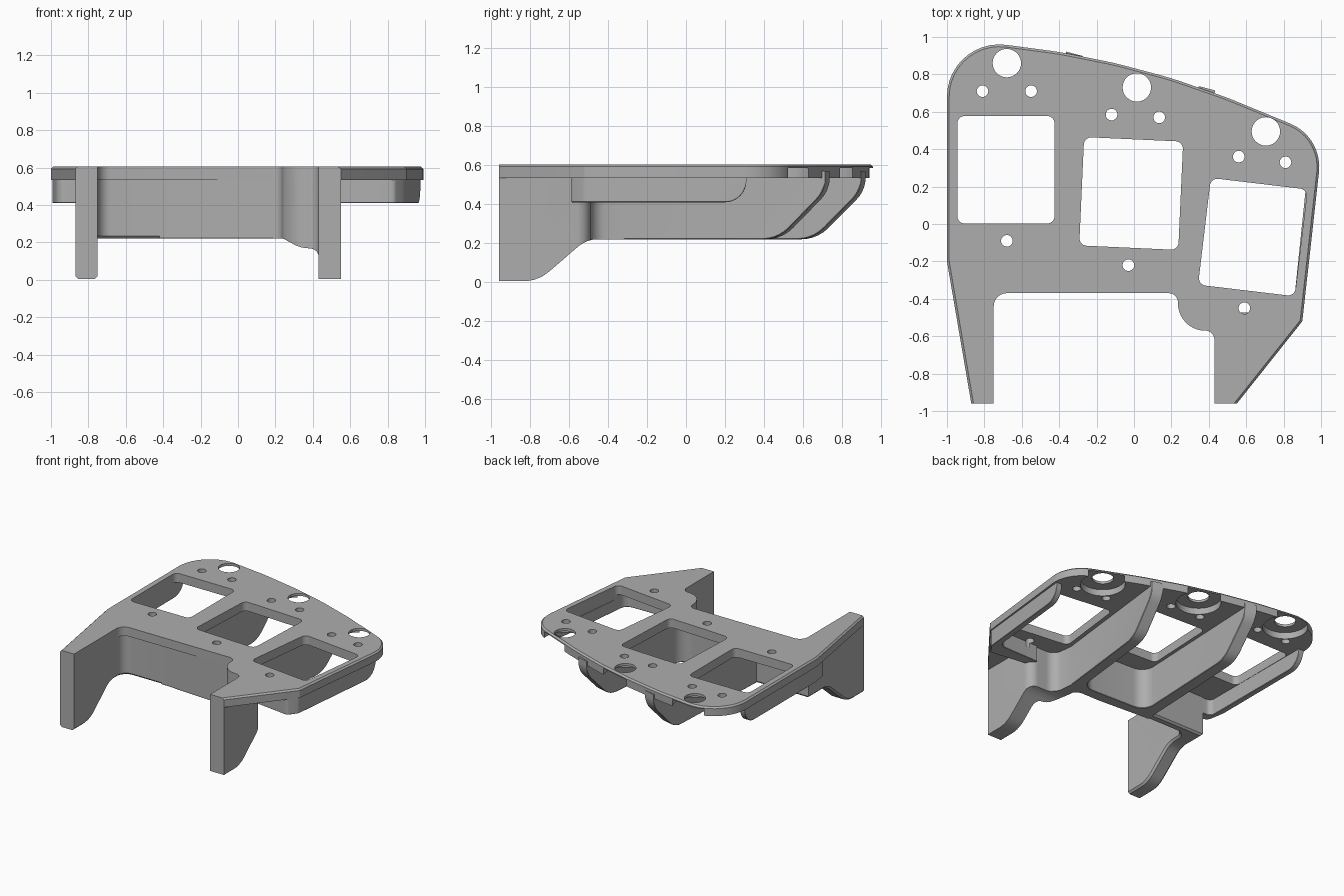
import bpy, bmesh, math
from mathutils import Vector, Matrix

if "Cube" in bpy.data.objects:
    bpy.data.objects.remove(bpy.data.objects["Cube"], do_unlink=True)

TOP, UNDER, EMBED = 0.605, 0.535, 0.57

grey = bpy.data.materials.new("satin grey")
grey.use_nodes = True
grey.diffuse_color = (0.42, 0.42, 0.42, 1)
grey.node_tree.nodes["Principled BSDF"].inputs["Base Color"].default_value = (0.42, 0.42, 0.42, 1)


def rounded(pts):
    """Closed 2D outline; a third value on a point is its fillet radius."""
    out = []
    for i, p in enumerate(pts):
        c = Vector(p[:2])
        r = p[2] if len(p) > 2 else 0
        if not r:
            out.append(c)
            continue
        a = (Vector(pts[i - 1][:2]) - c).normalized()
        b = (Vector(pts[(i + 1) % len(pts)][:2]) - c).normalized()
        half = a.angle(b) / 2
        mid = c + (a + b).normalized() * r / math.sin(half)
        start = c + a * r / math.tan(half) - mid
        end = c + b * r / math.tan(half) - mid
        turn = math.atan2(start.x * end.y - start.y * end.x, start.dot(end))
        steps = max(2, math.ceil(abs(turn) / 0.16))
        for k in range(steps + 1):
            out.append(mid + Matrix.Rotation(turn * k / steps, 2) @ start)
    return out


def solid(name, bottom, top):
    """Closed prism between two matching loops of 3D points."""
    bm = bmesh.new()
    lo = [bm.verts.new(p) for p in bottom]
    hi = [bm.verts.new(p) for p in top]
    bm.faces.new(lo)
    bm.faces.new(hi)
    for i in range(len(lo)):
        bm.faces.new((lo[i - 1], lo[i], hi[i], hi[i - 1]))
    bmesh.ops.recalc_face_normals(bm, faces=bm.faces)
    me = bpy.data.meshes.new(name)
    bm.to_mesh(me)
    bm.free()
    ob = bpy.data.objects.new(name, me)
    bpy.context.collection.objects.link(ob)
    return ob


def slab(name, pts, z0, z1):
    loop = rounded(pts)
    return solid(name, [(p.x, p.y, z0) for p in loop], [(p.x, p.y, z1) for p in loop])


def cylinder(name, at, r0, r1, depth, axis="z"):
    """Cylinder or cone going down (z) or backward (y) from a point."""
    ring = [Vector((math.cos(t * math.pi / 16), math.sin(t * math.pi / 16))) for t in range(32)]
    x, y, z = at
    if axis == "z":
        return solid(name, [(x + p.x * r1, y + p.y * r1, z - depth) for p in ring],
                     [(x + p.x * r0, y + p.y * r0, z) for p in ring])
    return solid(name, [(x + p.x * r0, y, z + p.y * r0) for p in ring],
                 [(x + p.x * r1, y + depth, z + p.y * r1) for p in ring])


def combine(ob, tool, how):
    """Apply a boolean and discard the tool."""
    mod = ob.modifiers.new(how, "BOOLEAN")
    mod.operation, mod.object, mod.solver = how, tool, "EXACT"
    dg = bpy.context.evaluated_depsgraph_get()
    mesh = bpy.data.meshes.new_from_object(ob.evaluated_get(dg))
    ob.modifiers.clear()
    ob.data = mesh
    bpy.data.objects.remove(tool, do_unlink=True)


def chamfer(ob, pick, size):
    bm = bmesh.new()
    bm.from_mesh(ob.data)
    bm.normal_update()
    edges = [e for e in bm.edges if len(e.link_faces) == 2 and pick(e)]
    bmesh.ops.bevel(bm, geom=edges, offset=size, segments=1, affect="EDGES", clamp_overlap=True)
    bm.to_mesh(ob.data)
    bm.free()


def lower_rim(e):
    a, b = sorted((f.normal for f in e.link_faces), key=lambda n: n.z)
    at_front = all(v.co.y < -0.955 for v in e.verts)
    return a.z < -0.3 and abs(b.z) < 0.01 and a.angle(b) > 1 and not at_front


def rib(name, plan, profile, shear=0):
    """Wall with a rounded plan, trimmed below by a side profile."""
    ob = slab(name, plan, -0.1, EMBED)
    side = rounded(profile)
    ends = [[(x, p.x + (shear * x if p.x > 0 else 0), p.y) for p in side] for x in (-1.2, 1.2)]
    combine(ob, solid("trim", *ends), "INTERSECT")
    chamfer(ob, lower_rim, 0.014)
    return ob


# Top plate
plate = slab("bracket_body", [
    (-0.87, -0.96), (-1, -0.2, 0.1), (-1, 1.0, 0.28), (-0.4, 0.92, 1.5), (-0.1, 0.86, 1.5),
    (0.2, 0.78, 1.5), (0.5, 0.675, 1.5), (1.01, 0.465, 0.25), (0.9, -0.52, 0.02), (0.55, -0.96),
    (0.43, -0.96), (0.43, -0.57, 0.049), (0.235, -0.57, 0.145), (0.235, -0.37, 0.049),
    (-0.75, -0.37, 0.07), (-0.75, -0.96)], UNDER, TOP)


def outer_top(e):
    m = (e.verts[0].co + e.verts[1].co) / 2
    inner = m.y < -0.36 and -0.76 < m.x < 0.44
    return all(v.co.z > TOP - 0.001 for v in e.verts) and not inner and m.y > -0.955


chamfer(plate, outer_top, 0.012)

# Legs, each joined to a wall under the front edge
leg_side = [(-0.96, 0.6), (-0.96, 0.005), (-0.76, 0.005, 0.2), (-0.51, 0.22, 0.15), (0, 0.22), (0, 0.6)]
parts = [
    rib("right_leg", [(-0.87, -0.96), (-0.75, -0.96), (-0.75, -0.345, 0.07), (-0.37, -0.345),
                      (-0.37, -0.275), (-0.87, -0.275)], leg_side),
    rib("left_leg", [(0.19, -0.37), (0.235, -0.37, 0.049), (0.235, -0.57, 0.145),
                     (0.43, -0.57, 0.049), (0.43, -0.96), (0.55, -0.96), (0.55, -0.49, 0.07),
                     (0.33, -0.49, 0.08), (0.31, -0.3), (0.19, -0.3)], leg_side)]

# Two deep fins joined by the centre wall, the left fin ending further forward
parts.append(rib("centre_fins", [
    (-0.42, -0.345), (-0.38, -0.345), (0.02, -0.37), (0.25, -0.37, 0.03), (0.31, -0.34),
    (0.45, 0.86), (0.36, 0.86), (0.233, -0.29, 0.1), (-0.325, -0.27, 0.1),
    (-0.27, 1), (-0.36, 1)],
    [(-0.4, 0.6), (-0.4, 0.22), (0.577, 0.22, 0.2), (0.827, 0.47, 0.15), (0.827, 0.6)], -0.26))

# Shallow outer walls
parts.append(rib("right_wall", [
    (-0.86, -0.345), (-0.965, -0.345, 0.05), (-0.992, -0.19), (-0.992, 0.8), (-0.95, 0.8),
    (-0.945, -0.28, 0.04), (-0.86, -0.28)],
    [(-0.5, 0.6), (-0.5, 0.41), (0.69, 0.41, 0.12), (0.69, 0.6)]))
parts.append(rib("left_wall", [
    (0.5, -0.545), (0.835, -0.59, 0.03), (0.89, -0.52, 0.05), (0.985, 0.4), (0.94, 0.4),
    (0.85, -0.47, 0.06), (0.5, -0.475)],
    [(-0.7, 0.6), (-0.7, 0.41), (0.31, 0.41, 0.11), (0.31, 0.6)]))
for part in parts:
    combine(plate, part, "UNION")

# Three rounded windows
for cx, cy, w, h, deg in ((-0.685, 0.29, 0.52, 0.575, 0), (-0.015, 0.163, 0.53, 0.58, -2.6),
                          (0.635, -0.07, 0.52, 0.575, -6.8)):
    turn = Matrix.Rotation(math.radians(deg), 2)
    corners = [Vector((cx, cy)) + turn @ Vector((sx * w / 2, sy * h / 2))
               for sx, sy in ((-1, -1), (1, -1), (1, 1), (-1, 1))]
    combine(plate, slab("window", [(c.x, c.y, 0.04) for c in corners], 0.5, 0.7), "DIFFERENCE")

# Large holes with relief pockets underneath
for x, y in ((-0.68, 0.86), (0.015, 0.73), (0.705, 0.495)):
    combine(plate, cylinder("pocket", (x, y, 0.585), 0.16, 0.16, 0.1), "DIFFERENCE")
    combine(plate, cylinder("hole", (x, y, 0.7), 0.076, 0.076, 0.2), "DIFFERENCE")

# Small through holes
for x, y in ((-0.81, 0.71), (-0.55, 0.71), (-0.68, -0.09), (-0.12, 0.585), (0.135, 0.57),
             (-0.03, -0.22), (0.56, 0.36), (0.81, 0.33), (0.59, -0.45)):
    combine(plate, cylinder("hole", (x, y, 0.7), 0.031, 0.031, 0.2), "DIFFERENCE")

# Blind screw holes with countersinks, in the top and in the leg fronts
screws = [((x, y, TOP), "z") for x, y in ((-0.33, 0.61), (0.35, 0.425), (-0.81, -0.44), (0.49, -0.74))]
screws += [((x, -0.96, z), "y") for x in (-0.81, 0.49) for z in (0.11, 0.49)]
for at, axis in screws:
    combine(plate, cylinder("hole", at, 0.02, 0.02, 0.15, axis), "DIFFERENCE")
    combine(plate, cylinder("countersink", at, 0.031, 0.018, 0.014, axis), "DIFFERENCE")

plate.data.materials.clear()
plate.data.materials.append(grey)
for poly in plate.data.polygons:
    poly.material_index = 0
bpy.ops.object.select_all(action="DESELECT")
plate.select_set(True)
bpy.context.view_layer.objects.active = plate
bpy.ops.object.shade_smooth_by_angle(angle=math.radians(25))
